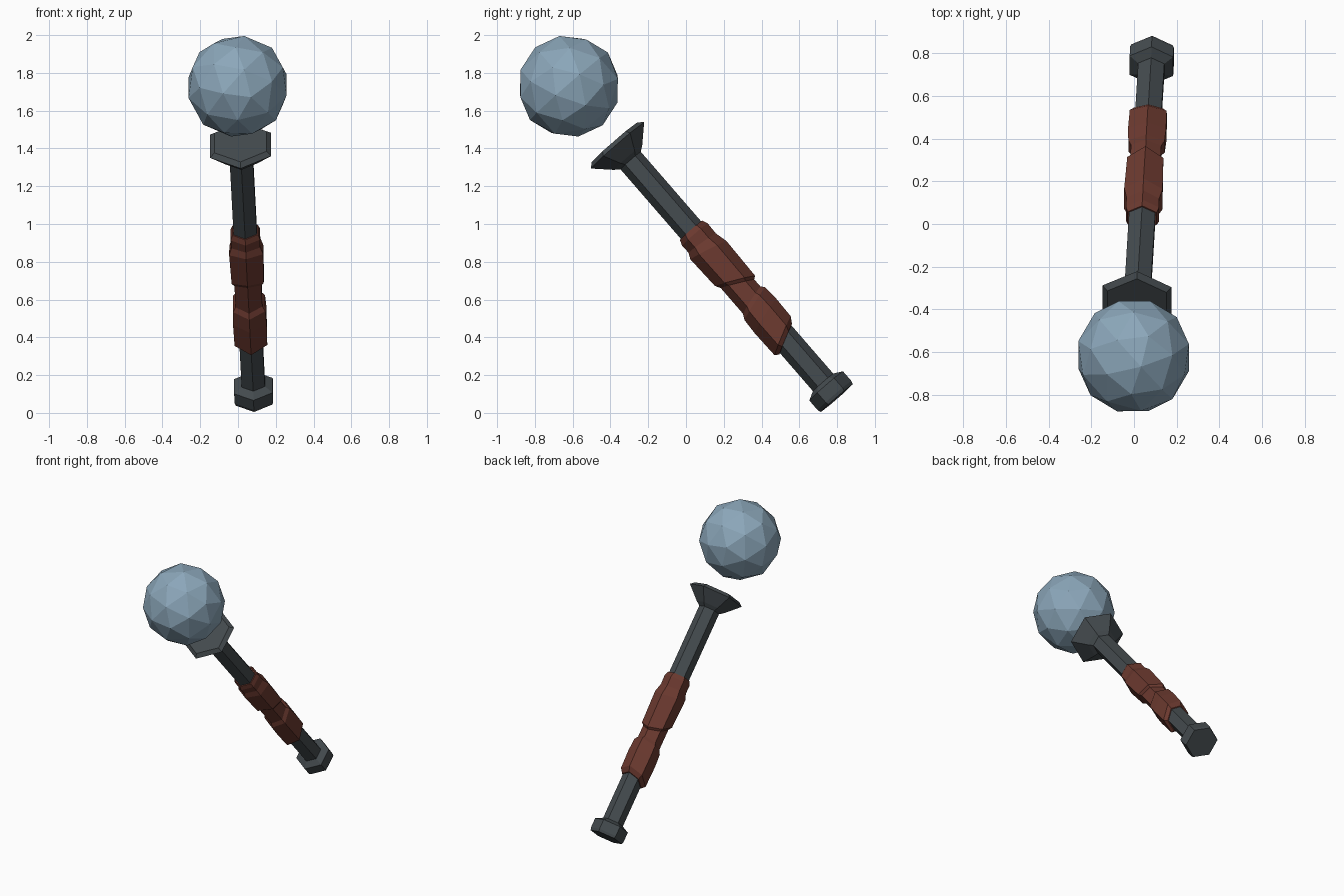
import bpy, bmesh, math
from mathutils import Matrix, Vector

if "Cube" in bpy.data.objects:
    bpy.data.objects.remove(bpy.data.objects["Cube"])

# Tilted staff frame: local z points up the shaft, local y towards back and up
up = Vector((-0.04, -0.655, 0.755)).normalized()
ax_x = Vector((1, 0, 0))
ax_y = up.cross(ax_x).normalized()
ax_x = ax_y.cross(up)
FRAME = Matrix((ax_x, ax_y, up)).transposed().to_4x4()
FRAME.translation = (-0.002, -0.628, 1.722)


def material(name, rgb):
    m = bpy.data.materials.new(name)
    m.diffuse_color = (*rgb, 1)
    m.use_nodes = True
    m.node_tree.nodes["Principled BSDF"].inputs["Base Color"].default_value = m.diffuse_color
    return m


iron = material("dark iron", (0.058, 0.070, 0.077))
leather = material("brown leather", (0.150, 0.042, 0.029))
crystal = material("pale blue", (0.26, 0.385, 0.49))


def finish(name, bm, mat):
    bmesh.ops.recalc_face_normals(bm, faces=bm.faces)
    me = bpy.data.meshes.new(name)
    bm.to_mesh(me)
    bm.free()
    me.materials.append(mat)
    ob = bpy.data.objects.new(name, me)
    ob.matrix_world = FRAME
    bpy.context.collection.objects.link(ob)
    return ob


def hex_loft(name, rings, mat):
    """Six-sided loft; each ring = (distance down the shaft, radius, slant)."""
    bm = bmesh.new()
    loops = []
    for t, r, k in rings:
        loop = []
        for i in range(6):
            a = math.radians(90 + 60 * i)
            y = r * math.sin(a)
            loop.append(bm.verts.new((r * math.cos(a), y, -(t + k * y))))
        loops.append(loop)
    for a, b in zip(loops, loops[1:]):
        for i in range(6):
            j = (i + 1) % 6
            bm.faces.new((a[i], a[j], b[j], b[i]))
    bm.faces.new(loops[0])
    bm.faces.new(loops[-1])
    return finish(name, bm, mat)


# Shaft, flared collar and pommel
hex_loft("shaft", [(0.48, 0.071, 0), (2.09, 0.071, 0)], iron)
hex_loft("collar", [(0.382, 0.160, 0), (0.405, 0.187, 0),
                    (0.49, 0.100, 0), (0.512, 0.070, 0)], iron)
hex_loft("pommel", [(2.068, 0.072, 0), (2.092, 0.118, 0),
                    (2.16, 0.118, 0), (2.178, 0.112, 0)], iron)

# Leather grip: two slanted wraps with a narrow waist between them
hex_loft("leather_grip", [
    (1.00, 0.078, 0.0), (1.03, 0.090, 0.0), (1.09, 0.088, 0.1),
    (1.14, 0.104, 0.25), (1.355, 0.098, 0.5), (1.375, 0.082, 0.5),
    (1.49, 0.082, -0.3), (1.515, 0.098, -0.3), (1.60, 0.103, -0.3),
    (1.74, 0.100, -0.5), (1.765, 0.078, -0.5)], leather)

# Floating faceted orb
bm = bmesh.new()
bmesh.ops.create_icosphere(bm, subdivisions=2, radius=0.273,
                           matrix=Matrix.Translation((0, 0.011, 0)))
finish("floating_orb", bm, crystal)
